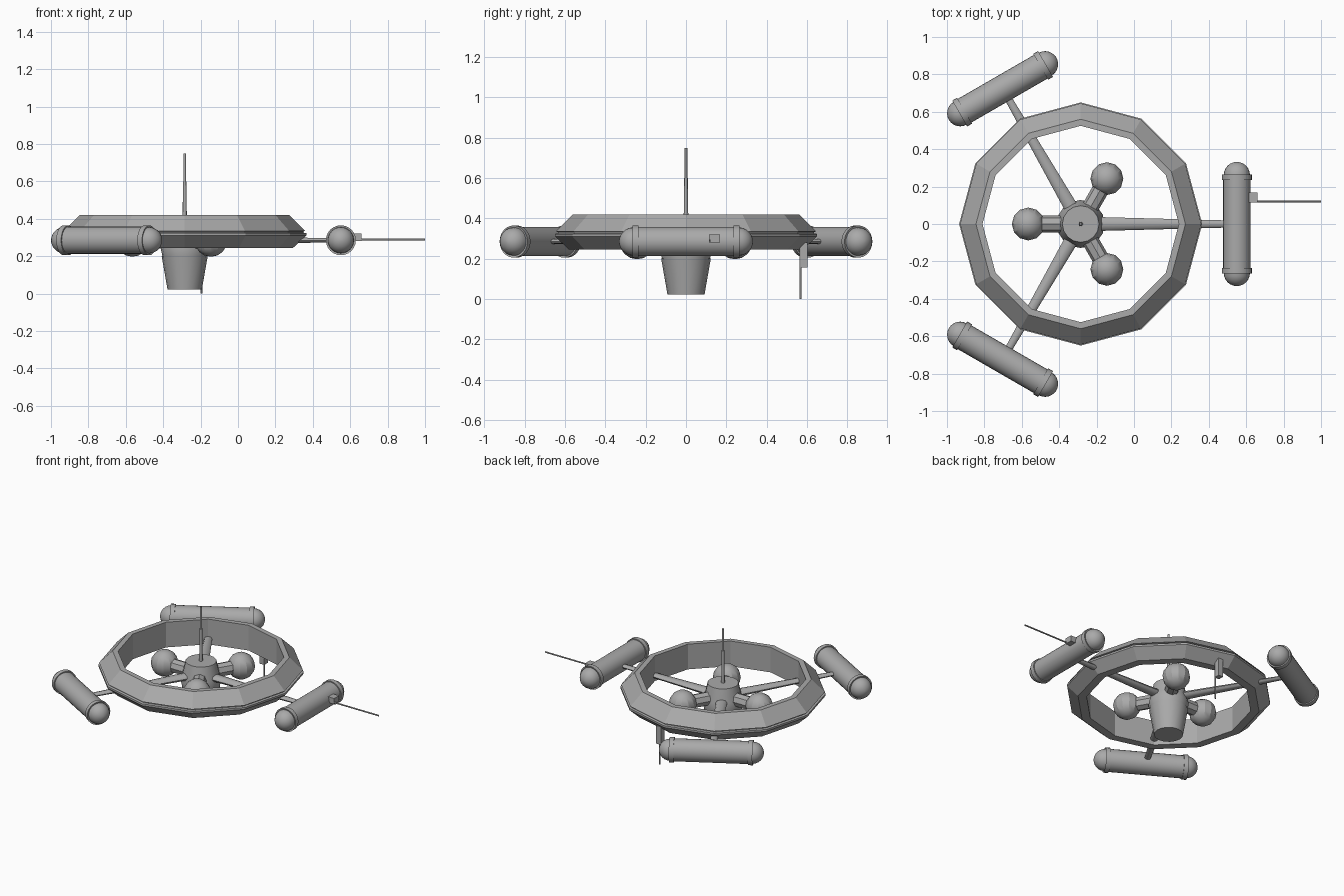
import bpy, bmesh
from math import sin, cos, pi, radians
from mathutils import Matrix, Vector

cube = bpy.data.objects.get("Cube")
if cube:
    bpy.data.objects.remove(cube)

grey = bpy.data.materials.new("plain grey")
grey.use_nodes = True
colour = (0.4, 0.4, 0.4, 1)
grey.diffuse_color = colour
grey.node_tree.nodes["Principled BSDF"].inputs["Base Color"].default_value = colour

CENTRE = Vector((-0.285, 0, 0))
ARM_Z = 0.285


def finish(name, bm, matrix, smooth=None):
    """Turn a bmesh into a grey object placed by a matrix."""
    bmesh.ops.transform(bm, matrix=matrix, verts=bm.verts)
    bmesh.ops.recalc_face_normals(bm, faces=bm.faces)
    mesh = bpy.data.meshes.new(name)
    bm.to_mesh(mesh)
    bm.free()
    mesh.materials.append(grey)
    obj = bpy.data.objects.new(name, mesh)
    bpy.context.collection.objects.link(obj)
    if smooth:
        bpy.ops.object.select_all(action='DESELECT')
        obj.select_set(True)
        bpy.context.view_layer.objects.active = obj
        bpy.ops.object.shade_smooth_by_angle(angle=radians(smooth))
    return obj


def lathe(name, profile, sides, matrix, smooth=None, closed=False):
    """Revolve (radius, height) points around z; cap the ends unless closed."""
    bm = bmesh.new()
    rings = [[bm.verts.new((r * cos(2 * pi * i / sides), r * sin(2 * pi * i / sides), z))
              for i in range(sides)] for r, z in profile]
    pairs = list(zip(rings, rings[1:]))
    if closed:
        pairs.append((rings[-1], rings[0]))
    else:
        bm.faces.new(rings[0])
        bm.faces.new(rings[-1])
    for a, b in pairs:
        for i in range(sides):
            j = (i + 1) % sides
            bm.faces.new((a[i], a[j], b[j], b[i]))
    return finish(name, bm, matrix, smooth)


def box(name, low, high):
    low, high = Vector(low), Vector(high)
    bm = bmesh.new()
    bmesh.ops.create_cube(bm, size=1)
    return finish(name, bm, Matrix.Translation((low + high) / 2) @ Matrix.Diagonal((high - low).to_4d()))


def around(angle, z=ARM_Z):
    return Matrix.Translation(CENTRE + Vector((0, 0, z))) @ Matrix.Rotation(radians(angle), 4, 'Z')


ALONG_X = Matrix.Rotation(pi / 2, 4, 'Y')
ALONG_Y = Matrix.Rotation(-pi / 2, 4, 'X')
hub_axis = Matrix.Translation(CENTRE)

# Twelve-sided outer ring
lathe("outer_ring", [(0.525, 0.42), (0.56, 0.42), (0.645, 0.335), (0.635, 0.332),
                     (0.635, 0.326), (0.65, 0.323), (0.65, 0.31), (0.58, 0.245),
                     (0.525, 0.245)], 12, hub_axis, closed=True)

# Central hub, lower pot and mast
lathe("hub", [(0.118, 0.195), (0.128, 0.24), (0.12, 0.28), (0.098, 0.375)], 16, hub_axis, 35)
lathe("pot", [(0.092, 0.022), (0.123, 0.2)], 16, hub_axis, 35)
lathe("mast", [(0.012, 0.36), (0.009, 0.6), (0.007, 0.6), (0.007, 0.75)], 8, hub_axis, 50)

# Three balls on stub arms
for n, angle in enumerate((60, 180, 300), 1):
    lathe(f"ball_arm_{n}", [(0.045, 0.06), (0.045, 0.24)], 8, around(angle) @ ALONG_X)
    bm = bmesh.new()
    bmesh.ops.create_uvsphere(bm, u_segments=12, v_segments=8, radius=0.088)
    finish(f"ball_{n}", bm, around(angle) @ Matrix.Translation((0.28, 0, 0)), 25)

# Three flattened spokes carrying banded capsule pods
steps = [i * pi / 12 for i in range(6)]
cap = [(0.07 * cos(t), 0.262 + 0.07 * sin(t)) for t in steps] + [(0.004, 0.332)]
half = [(0.073, 0.235), (0.08, 0.235), (0.08, 0.265)] + cap
pod = [(r, -h) for r, h in reversed(half)] + half
for n, angle in enumerate((0, 120, 240), 1):
    flat = Matrix.Diagonal((1, 1, 0.6, 1))
    lathe(f"spoke_{n}", [(0.038, 0.06), (0.019, 0.79)], 8, around(angle) @ flat @ ALONG_X, 50)
    lathe(f"pod_{n}", pod, 24, around(angle) @ Matrix.Translation((0.835, 0, 0)) @ ALONG_Y, 35)

# Side probe on the left pod
box("probe_block", (0.60, 0.115, 0.28), (0.66, 0.168, 0.32))
lathe("probe_rod", [(0.005, 0.6), (0.005, 1.0)], 8,
      Matrix.Translation((0, 0.12, 0.29)) @ ALONG_X, 50)

# Hanging probe beneath the ring
box("hanging_block", (-0.228, 0.562, 0.155), (-0.192, 0.602, 0.28))
lathe("hanging_rod", [(0.005, 0), (0.005, 0.28)], 8, Matrix.Translation((-0.195, 0.567, 0)), 50)
